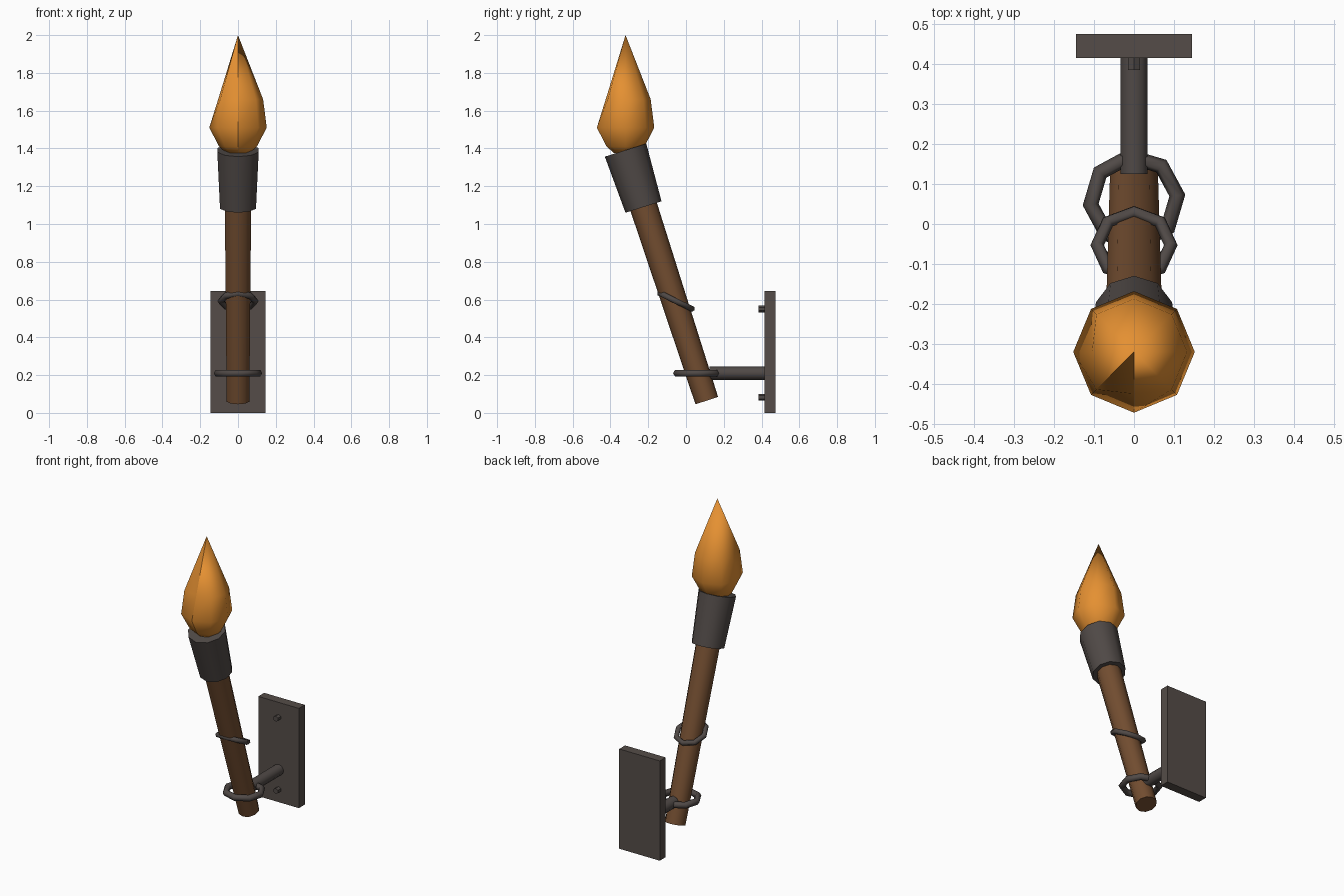
import bpy, math
from mathutils import Matrix, Vector

if "Cube" in bpy.data.objects:
    bpy.data.objects.remove(bpy.data.objects["Cube"])


def material(name, rgb):
    m = bpy.data.materials.new(name)
    m.diffuse_color = (*rgb, 1)
    m.use_nodes = True
    m.node_tree.nodes["Principled BSDF"].inputs["Base Color"].default_value = m.diffuse_color
    return m


FLAME = material("flame_orange", (0.78, 0.28, 0.032))
WOOD = material("brown_wood", (0.17, 0.075, 0.03))
IRON = material("dark_iron", (0.08, 0.067, 0.062))
PLATE = material("plate_iron", (0.09, 0.073, 0.065))


def make(name, verts, faces, mat, angle=50):
    me = bpy.data.meshes.new(name)
    me.from_pydata(verts, [], faces)
    me.materials.append(mat)
    me.polygons.foreach_set("use_smooth", [True] * len(me.polygons))
    me.set_sharp_from_angle(angle=math.radians(angle))
    ob = bpy.data.objects.new(name, me)
    bpy.context.collection.objects.link(ob)
    return ob


def rod(name, a, b, ra, rb, sides, mat):
    """Capped tapering prism from a to b, with a corner on the +y / +z side."""
    a, b = Vector(a), Vector(b)
    w = (b - a).normalized()
    u = Vector((1, 0, 0))
    v = w.cross(u)
    verts = []
    for c, r in ((a, ra), (b, rb)):
        for i in range(sides):
            t = math.tau * i / sides
            verts.append(c + u * r * math.sin(t) + v * r * math.cos(t))
    n = sides
    faces = [(i, n + i, n + (i + 1) % n, (i + 1) % n)[::-1] for i in range(n)]
    faces = [f[::-1] for f in faces]
    faces += [tuple(range(n)), tuple(range(2 * n - 1, n - 1, -1))]
    return make(name, verts, faces, mat)


def ring(name, center, major, minor, tilt, spin):
    """Eight-sided hoop with a six-sided section."""
    M = Matrix.Translation(center) @ Matrix.Rotation(tilt, 4, 'X') @ Matrix.Rotation(spin, 4, 'Z')
    n, k = 8, 6
    verts, faces = [], []
    for i in range(n):
        t = math.tau * i / n
        for j in range(k):
            p = math.tau * j / k
            r = major + minor * math.cos(p)
            verts.append(M @ Vector((r * math.cos(t), r * math.sin(t), minor * math.sin(p))))
            i2, j2 = (i + 1) % n, (j + 1) % k
            faces.append((i * k + j, i2 * k + j, i2 * k + j2, i * k + j2))
    return make(name, verts, faces, IRON, 65)


# Wall plate
x, y0, y1, z = 0.145, 0.415, 0.475, 0.645
corners = [(sx * x, y, h) for h in (0, z) for sx, y in ((-1, y0), (1, y0), (1, y1), (-1, y1))]
make("wall_plate", corners, [(3, 2, 1, 0), (4, 5, 6, 7), (0, 1, 5, 4), (1, 2, 6, 5),
                             (2, 3, 7, 6), (3, 0, 4, 7)], PLATE)

# Rivets and bracket arm
for name, h in (("lower_rivet", 0.083), ("upper_rivet", 0.55)):
    rod(name, (0, 0.42, h), (0, 0.385, h), 0.018, 0.018, 6, IRON)
rod("bracket_arm", (0, 0.42, 0.21), (0, 0.125, 0.21), 0.035, 0.035, 10, IRON)

# Leaning wooden shaft and iron cup
rod("shaft", (0, 0.11, 0.065), (0, -0.25, 1.17), 0.063, 0.074, 10, WOOD)
rod("cup", (0, -0.225, 1.09), (0, -0.32, 1.391), 0.1, 0.115, 10, IRON)

# Holding hoops
ring("lower_hoop", (0, 0.06, 0.21), 0.109, 0.02, 0, math.radians(6))
ring("upper_hoop", (0, -0.053, 0.592), 0.092, 0.017, math.radians(-26), 0)

# Flame: upright eight-sided bud, straighter on its left and front ridges
levels = [(1.375, 0.06), (1.41, 0.1), (1.51, 0.152), (1.66, 0.133)]
verts, faces = [], []
for li, (h, r) in enumerate(levels):
    for i in range(8):
        t = math.tau * i / 8
        rr = 0.105 if li == 3 and i in (4, 6) else r
        verts.append((rr * math.cos(t), -0.32 + rr * math.sin(t), h))
for i in range(8):
    j = (i + 1) % 8
    for li in range(3):
        faces.append((li * 8 + i, li * 8 + j, li * 8 + 8 + j, li * 8 + 8 + i))
    faces.append((24 + i, 24 + j, 32))
verts.append((0, -0.32, 2.0))
faces.append(tuple(range(7, -1, -1)))
flame = make("flame", verts, faces, FLAME, 60)

# Hard seam down the front of the flame
me = flame.data
for e in me.edges:
    if all(abs(me.vertices[v].co.x) < 1e-4 and me.vertices[v].co.y < -0.31 for v in e.vertices):
        e.use_edge_sharp = True

# Make every face point outward
import bmesh
for ob in bpy.context.collection.objects:
    bm = bmesh.new()
    bm.from_mesh(ob.data)
    bmesh.ops.recalc_face_normals(bm, faces=bm.faces)
    bm.to_mesh(ob.data)
    bm.free()
